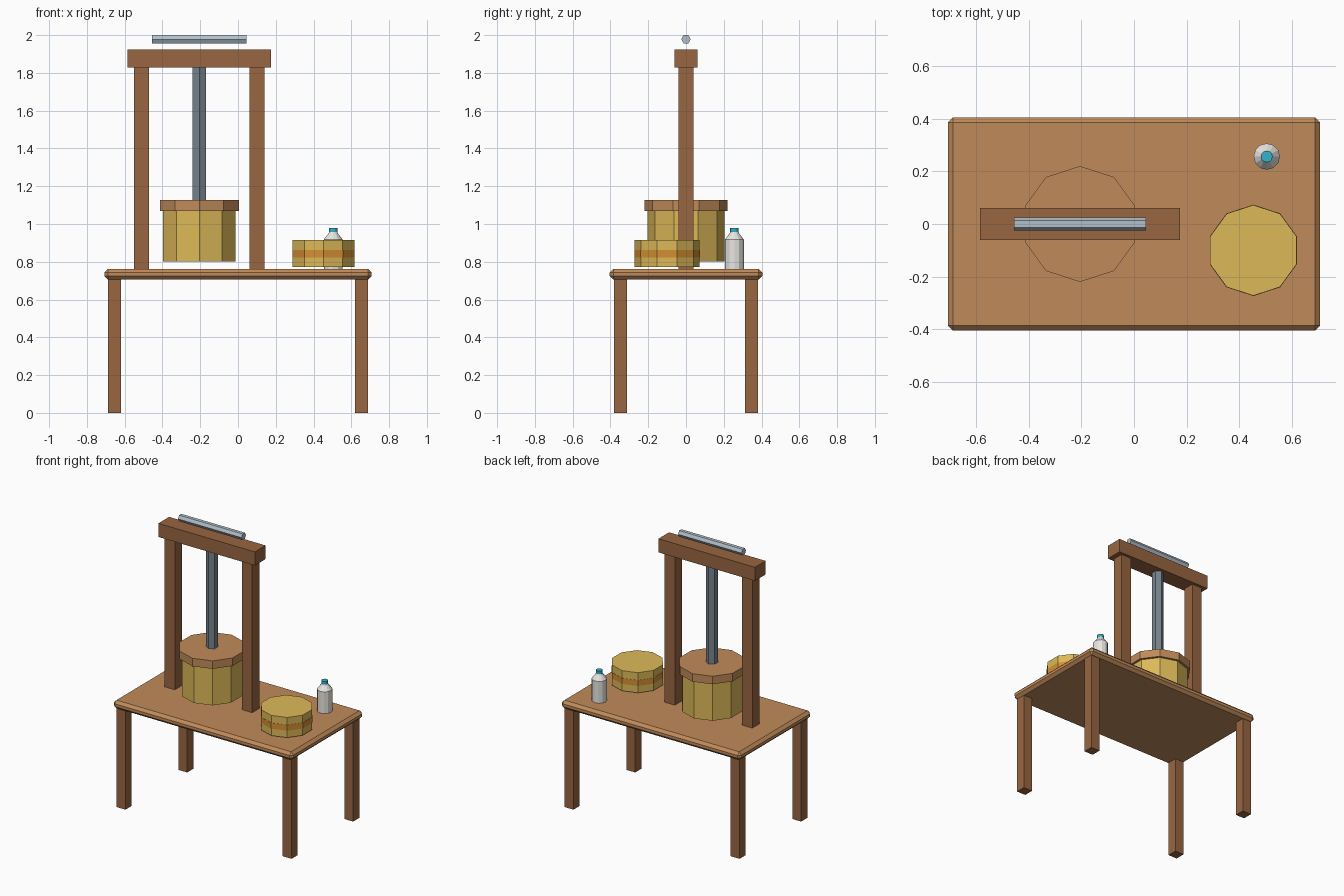
import bpy
import bmesh
import math
from mathutils import Matrix

cube = bpy.data.objects.get("Cube")
if cube:
    bpy.data.objects.remove(cube, do_unlink=True)


def material(name, *rgb):
    """One flat colour, given as 0-255 display values."""
    linear = [((c / 255 + 0.055) / 1.055) ** 2.4 for c in rgb] + [1]
    mat = bpy.data.materials.new(name)
    mat.diffuse_color = linear
    mat.use_nodes = True
    mat.node_tree.nodes["Principled BSDF"].inputs["Base Color"].default_value = linear
    return mat


LIGHT_WOOD = material("light wood", 192, 139, 90)
DARK_WOOD = material("dark wood", 152, 102, 64)
STRAW = material("straw yellow", 220, 185, 88)
ORANGE = material("orange band", 212, 143, 52)
STEEL = material("dark steel", 120, 133, 143)
BRIGHT = material("bright steel", 178, 192, 202)
WHITE = material("bottle white", 232, 231, 226)
BLUE = material("cap blue", 52, 178, 205)


def add(name, bm, mat):
    bmesh.ops.recalc_face_normals(bm, faces=bm.faces)
    mesh = bpy.data.meshes.new(name)
    bm.to_mesh(mesh)
    bm.free()
    mesh.materials.append(mat)
    obj = bpy.data.objects.new(name, mesh)
    bpy.context.collection.objects.link(obj)
    return obj


def box(name, mat, x, y, z0, z1, width, depth):
    bm = bmesh.new()
    place = Matrix.Translation((x, y, (z0 + z1) / 2)) @ Matrix.Diagonal((width, depth, z1 - z0, 1))
    bmesh.ops.create_cube(bm, size=1, matrix=place)
    return add(name, bm, mat)


def lathe(name, mat, x, y, sides, profile):
    """Stack of polygon rings (radius, height), capped at both ends, one corner at +y."""
    bm = bmesh.new()
    rings = []
    for radius, z in profile:
        angles = [math.tau * i / sides for i in range(sides)]
        rings.append([bm.verts.new((x + radius * math.sin(a), y + radius * math.cos(a), z))
                      for a in angles])
    for low, high in zip(rings, rings[1:]):
        for i in range(sides):
            j = (i + 1) % sides
            bm.faces.new((low[i], low[j], high[j], high[i]))
    bm.faces.new(rings[0])
    bm.faces.new(rings[-1])
    return add(name, bm, mat)


# Table
top = box("table_top", LIGHT_WOOD, 0, 0, 0.705, 0.763, 1.414, 0.808)
bevel = top.modifiers.new("chamfer", "BEVEL")
bevel.width = 0.019
bevel.segments = 1
for side, sx in (("right", -1), ("left", 1)):
    for end, sy in (("front", -1), ("back", 1)):
        box(f"{end}_{side}_leg", DARK_WOOD, sx * 0.654, sy * 0.347, 0, 0.71, 0.07, 0.07)

# Press frame
PRESS_X = -0.205
for side, sx in (("right", -1), ("left", 1)):
    box(f"{side}_post", DARK_WOOD, PRESS_X + sx * 0.305, 0, 0.755, 1.83, 0.08, 0.08)
box("cross_beam", DARK_WOOD, PRESS_X, 0, 1.828, 1.925, 0.76, 0.12)

# Press screw, lid, tub and turning handle
lathe("press_screw", STEEL, PRESS_X, 0, 6, [(0.04, 1.12), (0.04, 1.84)])
lathe("press_lid", LIGHT_WOOD, PRESS_X, 0, 10, [(0.22, 1.07), (0.22, 1.127)])
lathe("press_tub", STRAW, PRESS_X, 0, 10, [(0.203, 0.802), (0.203, 1.072)])
handle = lathe("screw_handle", BRIGHT, 0, 0, 6, [(0.025, -0.25), (0.025, 0.25)])
handle.data.transform(Matrix.Rotation(math.pi / 2, 4, "Y"))
handle.location = (PRESS_X, 0, 1.978)

# Cheese wheel with its band
lathe("cheese_wheel", STRAW, 0.453, -0.1, 10, [(0.172, 0.772), (0.172, 0.916)])
lathe("cheese_band", ORANGE, 0.453, -0.1, 10, [(0.1735, 0.822), (0.1735, 0.863)])

# Bottle and cap
lathe("bottle", WHITE, 0.504, 0.256, 12,
      [(0.05, 0.763), (0.05, 0.918), (0.025, 0.95), (0.02, 0.962)])
lathe("bottle_cap", BLUE, 0.504, 0.256, 12, [(0.022, 0.957), (0.022, 0.979)])
